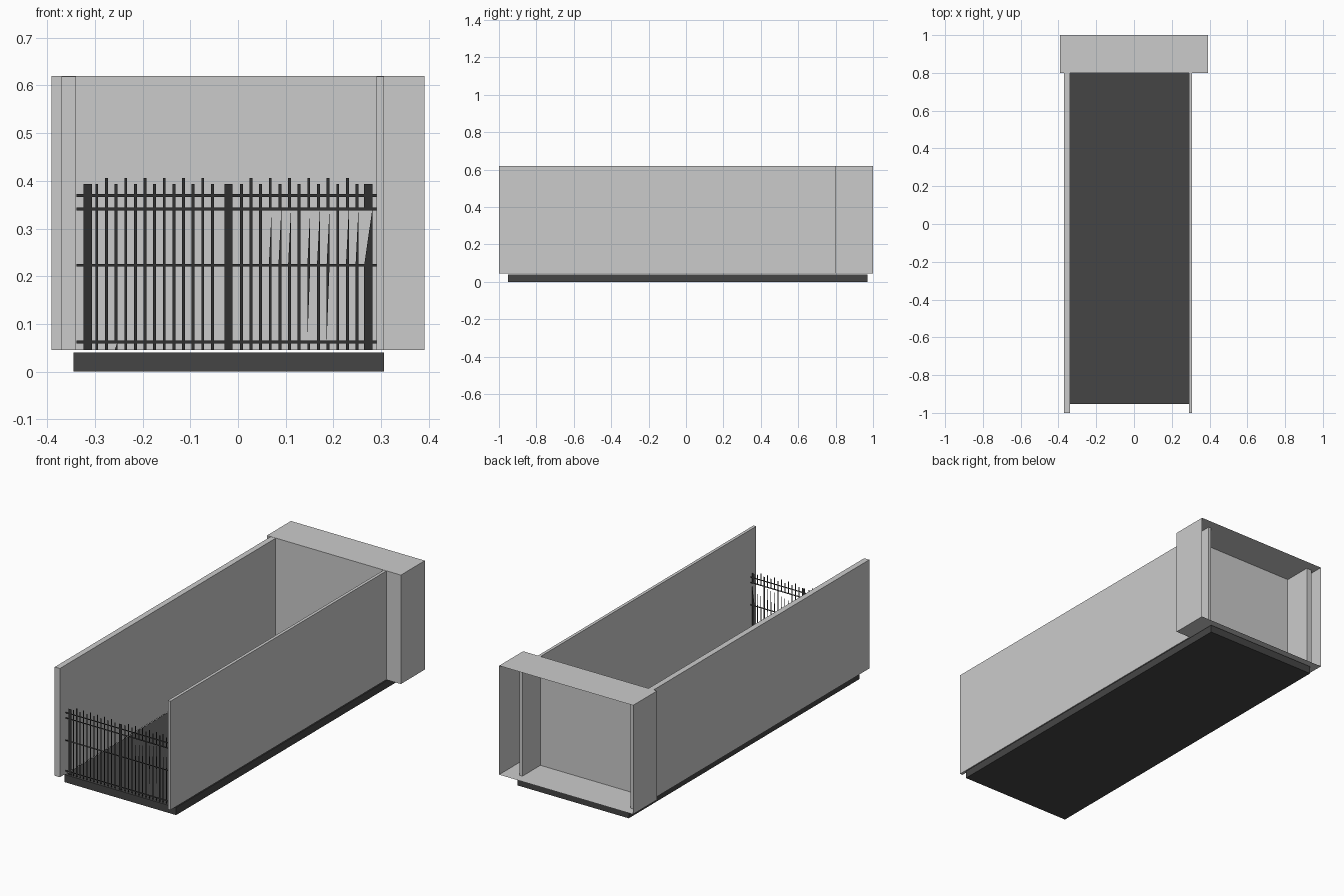
import bpy, bmesh

if "Cube" in bpy.data.objects:
    bpy.data.objects.remove(bpy.data.objects["Cube"])


def material(name, v):
    m = bpy.data.materials.new(name)
    m.diffuse_color = (v, v, v, 1)
    m.use_nodes = True
    m.node_tree.nodes["Principled BSDF"].inputs["Base Color"].default_value = m.diffuse_color
    return m


def finish(bm, name, mat=None):
    me = bpy.data.meshes.new(name)
    bm.to_mesh(me)
    bm.free()
    ob = bpy.data.objects.new(name, me)
    bpy.context.collection.objects.link(ob)
    if mat:
        me.materials.append(mat)
    return ob


def box(name, x0, x1, y0, y1, z0, z1, mat=None, open_back=False):
    bm = bmesh.new()
    bmesh.ops.create_cube(bm, size=1)
    for v in bm.verts:
        v.co = (x1 if v.co.x > 0 else x0,
                y1 if v.co.y > 0 else y0,
                z1 if v.co.z > 0 else z0)
    if open_back:
        bm.normal_update()
        bmesh.ops.delete(bm, geom=[f for f in bm.faces if f.normal.y > 0.9],
                         context='FACES_ONLY')
    return finish(bm, name, mat)


slab_mat = material("dark_grey", 0.06)
iron_mat = material("iron_black", 0.03)

# Ground slab
box("ground_slab", -0.345, 0.306, -0.953, 0.97, 0, 0.04, slab_mat)

# Long side walls, running into the end block
box("left_wall", -0.37, -0.34, -1, 0.95, 0.045, 0.619)
box("right_wall", 0.29, 0.306, -1, 0.95, 0.045, 0.619)

# End block: thin shell open at the back
box("end_block", -0.391, 0.391, 0.8, 1, 0.045, 0.62, open_back=True)

# Fence: flat sheet of posts, bars and rails; some bar pieces are broken triangles
FENCE_Y = -0.951
bm = bmesh.new()


def sheet(points, y=FENCE_Y):
    bm.faces.new([bm.verts.new((x, y, z)) for x, z in points])


def upright(x, w, top, broken=()):
    a, b = x - w / 2, x + w / 2
    levels = [0.045, 0.062, 0.223, 0.341, top]
    for i, (lo, hi) in enumerate(zip(levels, levels[1:])):
        if i in broken and i == 1:
            sheet([(a, lo), (b, hi), (a, hi)])
        elif i in broken:
            sheet([(a, lo), (b, lo), (b, hi)])
        else:
            sheet([(a, lo), (b, lo), (b, hi), (a, hi)])


# Posts
for x, broken in ((-0.315, ()), (-0.02, ()), (0.273, (2,))):
    upright(x, 0.017, 0.393, broken)

# Bars of alternating height in two panels
for panel, start in enumerate((-0.296, 0.007)):
    for i in range(13):
        broken = set()
        if panel == 1 and i in (3, 4, 5, 7, 8, 9, 11, 12):
            broken.add(2)
        if panel == 1 and i in (7, 9):
            broken.add(1)
        if panel == 0 and i == 2:
            broken.add(0)
        upright(start + i * 0.0202, 0.006, 0.406 if i % 2 else 0.393, broken)

# Rails
for z in (0.062, 0.223, 0.341, 0.369):
    sheet([(-0.339, z - 0.003), (0.29, z - 0.003),
           (0.29, z + 0.003), (-0.339, z + 0.003)], FENCE_Y - 0.002)
finish(bm, "fence", iron_mat)
